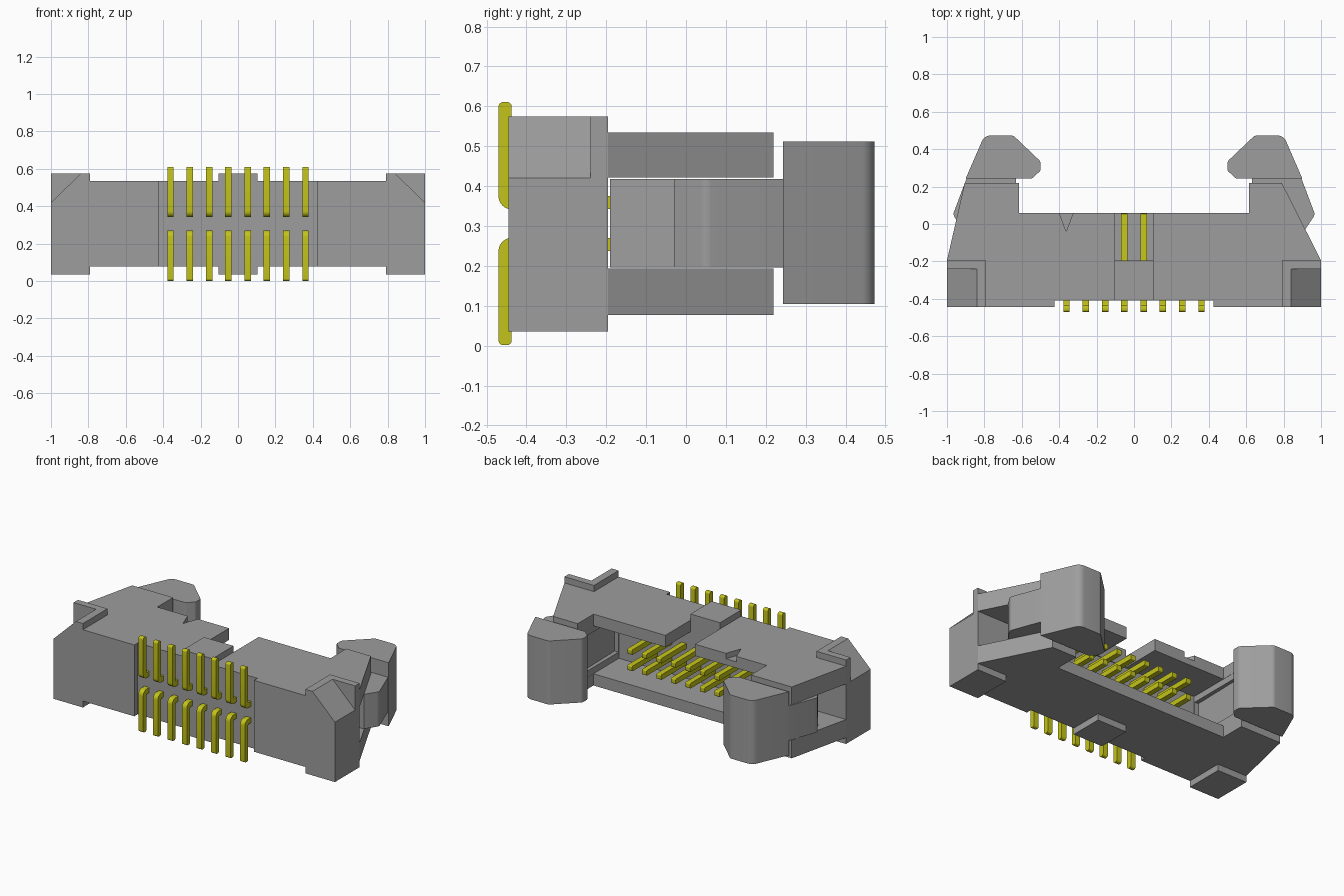
import bpy, bmesh, math
from mathutils import Vector

if "Cube" in bpy.data.objects:
    bpy.data.objects.remove(bpy.data.objects["Cube"])


def material(name, color):
    m = bpy.data.materials.new(name)
    m.use_nodes = True
    m.diffuse_color = (*color, 1)
    m.node_tree.nodes["Principled BSDF"].inputs["Base Color"].default_value = (*color, 1)
    return m


GREY = material("grey plastic", (0.34, 0.34, 0.34))
GOLD = material("yellow contact metal", (0.55, 0.55, 0.01))


def rounded(points, steps=6):
    """Outline from (u, v[, radius]) corners; corners with a radius become curves."""
    out, n = [], len(points)
    for i, p in enumerate(points):
        c = Vector(p[:2])
        if len(p) < 3:
            out.append(c)
            continue
        a = (Vector(points[i - 1][:2]) - c).normalized()
        b = (Vector(points[(i + 1) % n][:2]) - c).normalized()
        half = a.angle(b) / 2
        t, r = p[2] / math.tan(half), p[2]
        centre = c + (a + b).normalized() * (r / math.sin(half))
        s, e = c + a * t - centre, c + b * t - centre
        for k in range(steps + 1):
            out.append(centre + s.lerp(e, k / steps).normalized() * r)
    return out


def prism(name, points, lo, hi, axis="z", mat=GREY):
    """Extrude an outline along an axis: xy along z, xz along y, yz along x."""
    place = {"z": lambda p, w: (p[0], p[1], w),
             "y": lambda p, w: (p[0], w, p[1]),
             "x": lambda p, w: (w, p[0], p[1])}[axis]
    bm = bmesh.new()
    face = bm.faces.new([bm.verts.new(place(p, lo)) for p in rounded(points)])
    ext = bmesh.ops.extrude_face_region(bm, geom=[face])["geom"]
    move = Vector(place((0, 0), hi - lo))
    bmesh.ops.translate(bm, vec=move, verts=[v for v in ext if isinstance(v, bmesh.types.BMVert)])
    bmesh.ops.recalc_face_normals(bm, faces=bm.faces)
    me = bpy.data.meshes.new(name)
    bm.to_mesh(me)
    bm.free()
    me.materials.append(mat)
    ob = bpy.data.objects.new(name, me)
    bpy.context.collection.objects.link(ob)
    return ob


def box(name, x0, x1, y0, y1, z0, z1, mat=GREY):
    return prism(name, [(x0, y0), (x1, y0), (x1, y1), (x0, y1)], z0, z1, "z", mat)


def combine(target, tool, operation):
    """Apply a boolean and discard the helper."""
    mod = target.modifiers.new("shape", "BOOLEAN")
    mod.operation, mod.solver, mod.object = operation, "EXACT", tool
    bpy.context.view_layer.objects.active = target
    bpy.ops.object.modifier_apply(modifier=mod.name)
    bpy.data.objects.remove(tool)


def smooth(ob):
    bpy.ops.object.select_all(action="DESELECT")
    ob.select_set(True)
    bpy.context.view_layer.objects.active = ob
    bpy.ops.object.shade_smooth_by_angle(angle=math.radians(32))


# Housing: open box with two end towers and a recessed front
body = prism("housing", [
    (-1, -0.445), (-0.425, -0.445), (-0.425, -0.41), (0.425, -0.41), (0.425, -0.445),
    (1, -0.445), (1, -0.195), (0.79, 0.22), (0.615, 0.22), (0.615, 0.06),
    (-0.615, 0.06), (-0.615, 0.22), (-0.905, 0.22), (-1, -0.195)], 0.077, 0.535)

# Raised pads at the corners and in the middle
for x0, x1, y0 in ((-1, -0.79, -0.445), (-0.105, 0.105, -0.41), (0.79, 1, -0.445)):
    combine(body, box("pad", x0, x1, y0, -0.195, 0.036, 0.575), "UNION")

# Sloped corner cuts on the upper pads
for s in (-1, 1):
    cut = prism("corner_cut", [(s * 0.84, 0.575), (s * 0.789, 0.625), (s * 1.1, 0.7),
                               (s * 1.1, 0.323)], -0.6, -0.24, "y")
    combine(body, cut, "DIFFERENCE")

# Mating cavity, polarising slot and latch slots
combine(body, box("cavity_cut", -0.616, 0.616, -0.2, 0.4, 0.152, 0.46), "DIFFERENCE")
combine(body, box("key_cut", -0.105, 0.105, -0.195, 0.4, 0.3, 0.7), "DIFFERENCE")
for s in (-1, 1):
    combine(body, box("latch_cut", *sorted((s * 0.6, s * 1.2)), -0.195, 0.4, 0.193, 0.421),
            "DIFFERENCE")

# First-contact arrow engraved in the upper wall
arrow = prism("arrow_cut", [(-0.4, 0.061), (-0.363, -0.04), (-0.325, 0.061)], 0.5, 0.6)
combine(body, arrow, "DIFFERENCE")

# Ejector latches: hooked head on a narrower stem
for side, s in (("right", -1), ("left", 1)):
    head = [(0.545, 0.243, 0.02), (0.9, 0.243), (0.80, 0.473, 0.05), (0.645, 0.473, 0.03),
            (0.50, 0.335, 0.03), (0.50, 0.285, 0.02)]
    stem = [(0.63, 0.3), (0.874, 0.3), (0.968, 0.05, 0.03), (0.915, -0.03),
            (0.78, -0.03), (0.74, -0.19), (0.64, -0.19)]
    latch = prism(side + "_latch", [(s * p[0], *p[1:]) for p in head], 0.104, 0.512)
    combine(latch, prism("stem", [(s * p[0], *p[1:]) for p in stem], 0.196, 0.418), "UNION")
    smooth(latch)

# Contacts: bent pins in two mirrored rows of eight
MID, T = 0.306, 0.033
for row, s in (("upper", 1), ("lower", -1)):
    a, b, tip = 0.036, 0.036 + T, 0.305
    path = [(0.055, a, 0.006), (0.055, b, 0.006), (-0.437, b, 0.008), (-0.437, tip, 0.012),
            (-0.47, tip, 0.012), (-0.47, a, 0.032)]
    for i in range(8):
        x = (i - 3.5) * 0.1031
        pin = prism(f"{row}_pin_{i + 1}", [(p[0], MID + s * p[1], p[2]) for p in path],
                    x - 0.017, x + 0.017, "x", GOLD)
        smooth(pin)
